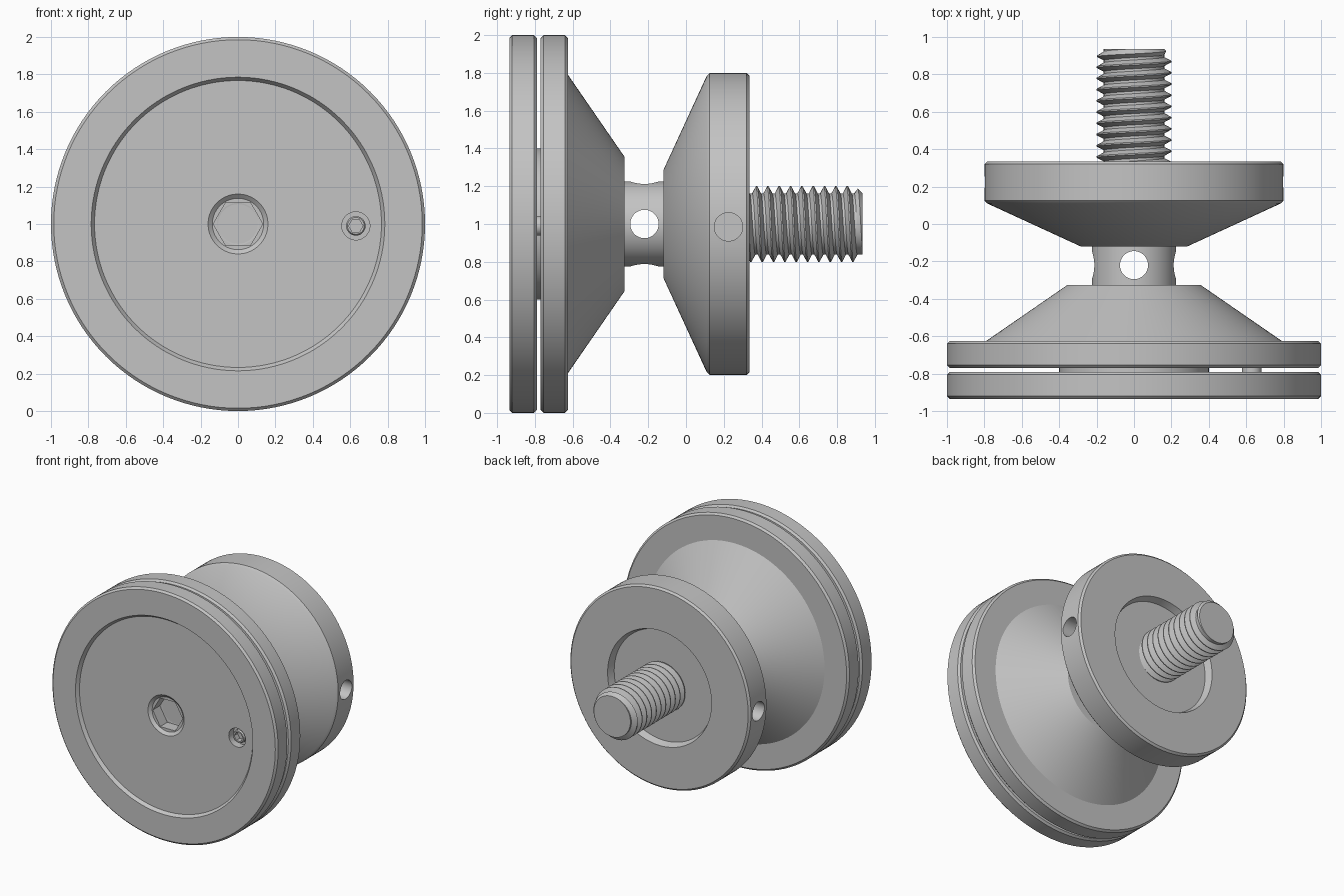
import bpy, bmesh, math
from mathutils import Matrix, Vector

if "Cube" in bpy.data.objects:
    bpy.data.objects.remove(bpy.data.objects["Cube"])

steel = bpy.data.materials.new("satin steel")
steel.use_nodes = True
steel.diffuse_color = (0.55, 0.55, 0.55, 1)
steel.node_tree.nodes["Principled BSDF"].inputs["Base Color"].default_value = (0.55, 0.55, 0.55, 1)


def finish(name, bm):
    bmesh.ops.remove_doubles(bm, verts=bm.verts, dist=0.0001)
    bmesh.ops.recalc_face_normals(bm, faces=bm.faces)
    mesh = bpy.data.meshes.new(name)
    bm.to_mesh(mesh)
    bm.free()
    mesh.materials.append(steel)
    obj = bpy.data.objects.new(name, mesh)
    bpy.context.collection.objects.link(obj)
    return obj


def lathe(name, profile, segs=128, at=(0, 0, 1), turn=Matrix()):
    """Spin (radius, y) points around the y axis, then turn and place."""
    bm = bmesh.new()
    verts = [bm.verts.new((r, y, 0)) for r, y in profile]
    edges = [bm.edges.new(pair) for pair in zip(verts, verts[1:])]
    bmesh.ops.spin(bm, geom=verts + edges, cent=(0, 0, 0), axis=(0, 1, 0),
                   angle=math.tau, steps=segs)
    bm.transform(Matrix.Translation(Vector(at)) @ turn)
    return finish(name, bm)


def activate(obj):
    bpy.ops.object.select_all(action='DESELECT')
    obj.select_set(True)
    bpy.context.view_layer.objects.active = obj


def cut(obj, cutter):
    mod = obj.modifiers.new("cut", 'BOOLEAN')
    mod.operation = 'DIFFERENCE'
    mod.solver = 'EXACT'
    mod.object = cutter
    activate(obj)
    bpy.ops.object.modifier_apply(modifier=mod.name)
    bpy.data.objects.remove(cutter)


def rod(radius, a, b, **place):
    return lathe("cutter", [(0, a), (radius, a), (radius, b), (0, b)], **place)


along_x = Matrix.Rotation(-math.pi / 2, 4, 'Z')
along_z = Matrix.Rotation(math.pi / 2, 4, 'X')
pin_at = (0.63, 0, 0.99)

# Front plate with shallow tapered recess and central countersink
plate = lathe("front_plate", [
    (0, -0.78), (0.16, -0.78), (0.16, -0.79), (0.985, -0.79), (1, -0.805), (1, -0.92),
    (0.985, -0.935), (0.785, -0.935), (0.767, -0.91), (0.16, -0.91),
    (0.137, -0.89), (0, -0.89)])
# Hex socket with a drilled conical bottom
cut(plate, lathe("cutter", [(0, -1), (0.132, -1), (0.132, -0.8), (0, -0.8)], 6))
lathe("socket_bottom", [(0.113, -0.801), (0, -0.785)], 48)
# Small screw hole
cut(plate, rod(0.075, -1, -0.85, segs=48, at=pin_at))

# Small set screw bridging the two plates
screw = lathe("set_screw", [(0, -0.76), (0.052, -0.76), (0.052, -0.885),
                            (0.045, -0.895), (0, -0.895)], 48, pin_at)
cut(screw, lathe("cutter", [(0, -1), (0.038, -1), (0.038, -0.84), (0, -0.84)], 6, pin_at))

# Spacer between the plates
lathe("spacer", [(0, -0.76), (0.4, -0.76), (0.4, -0.795), (0, -0.795)])

# Clamp plate with its cone
lathe("clamp_plate", [
    (0, -0.77), (0.985, -0.77), (1, -0.755), (1, -0.64), (0.985, -0.625),
    (0.79, -0.625), (0.355, -0.325), (0, -0.325)])

# Neck with crossed through holes
neck = rod(0.225, -0.34, -0.1)
neck.name = "neck"
for turn in (along_x, along_z):
    cut(neck, rod(0.075, -0.5, 0.5, segs=64, at=(0, -0.22, 1), turn=turn))

# Rear body with cone, rim and recessed back
body = lathe("rear_body", [
    (0, -0.12), (0.285, -0.12), (0.785, 0.11), (0.8, 0.125), (0.8, 0.32),
    (0.785, 0.335), (0.46, 0.335), (0.44, 0.28), (0, 0.28)])
for a, b in ((0.55, 1), (-1, -0.55)):
    cut(body, rod(0.075, a, b, segs=48, at=(0, 0.225, 0.985), turn=along_x))

# Threaded stud: a tooth profile swept along a helix, chamfered at the tip
bm = bmesh.new()
N, PITCH, ROOT, CREST, START, END = 48, 0.06, 0.162, 0.2, 0.25, 0.935
TOOTH = [(0.0, CREST), (0.12, CREST), (0.45, ROOT), (0.67, ROOT), (1.0, CREST)]
turns = math.ceil((END - START) / PITCH) + 1
rows = []
for n in range(turns * N + 1):
    t = math.tau * n / N
    row = []
    for f, r in TOOTH:
        y = min(START + PITCH * (n / N + f - 1), END)
        r = min(r, ROOT + END - y)
        row.append(bm.verts.new((r * math.sin(t), y, 1 + r * math.cos(t))))
    rows.append(row)
for p, q in zip(rows, rows[1:]):
    for j in range(len(TOOTH) - 1):
        bm.faces.new((p[j], q[j], q[j + 1], p[j + 1]))
bmesh.ops.dissolve_degenerate(bm, dist=0.0001, edges=bm.edges)
finish("threaded_stud", bm)
lathe("stud_tip", [(ROOT, END - 0.01), (ROOT, END), (0, END)], N)

# Smooth shading with sharp edges kept
for obj in list(bpy.context.scene.objects):
    if obj.type == 'MESH':
        activate(obj)
        bpy.ops.object.shade_smooth_by_angle(angle=math.radians(25))
